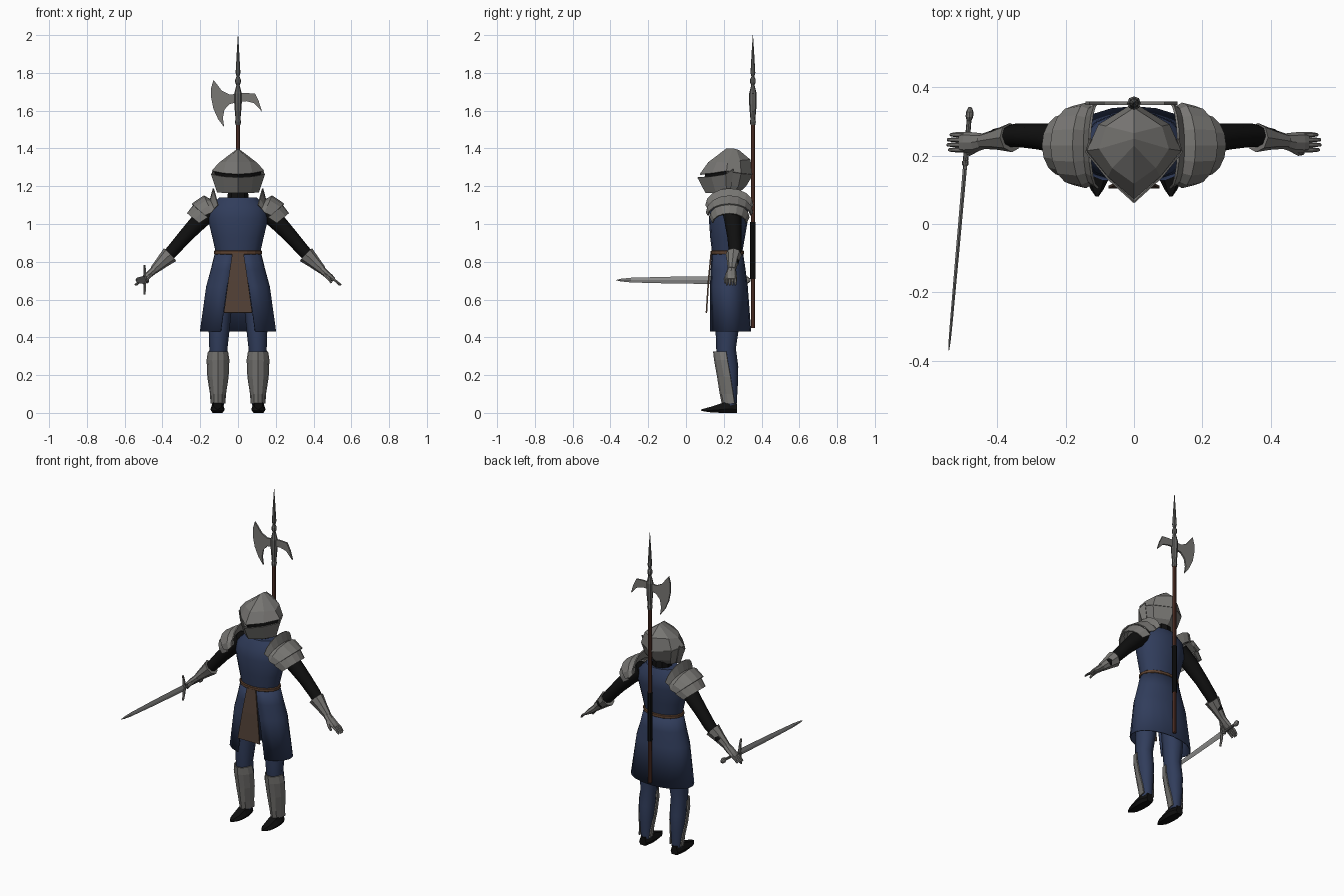
import bpy, bmesh, math
from mathutils import Vector


def material(name, r, g, b):
    m = bpy.data.materials.new(name)
    m.diffuse_color = (r, g, b, 1)
    return m


STEEL = material("steel", 0.19, 0.185, 0.175)
BRIGHT = material("blade steel", 0.27, 0.27, 0.265)
DARKSTEEL = material("dark steel", 0.13, 0.13, 0.125)
BLUE = material("blue cloth", 0.03, 0.046, 0.105)
BLACK = material("black", 0.005, 0.005, 0.005)
BROWN = material("brown cloth", 0.085, 0.052, 0.037)
LEATHER = material("belt leather", 0.11, 0.055, 0.03)
WOOD = material("red wood", 0.11, 0.04, 0.026)


def build(name, verts, faces, mat, mirror=False, solid=0, smooth=0):
    bm = bmesh.new()
    vs = [bm.verts.new(v) for v in verts]
    for f in faces:
        bm.faces.new([vs[i] for i in f])
    bmesh.ops.remove_doubles(bm, verts=bm.verts, dist=1e-5)
    bmesh.ops.recalc_face_normals(bm, faces=bm.faces)
    me = bpy.data.meshes.new(name)
    bm.to_mesh(me)
    bm.free()
    me.materials.append(mat)
    if smooth:
        me.polygons.foreach_set("use_smooth", [True] * len(me.polygons))
        me.set_sharp_from_angle(angle=math.radians(smooth))
    ob = bpy.data.objects.new(name, me)
    bpy.context.collection.objects.link(ob)
    if mirror:
        ob.modifiers.new("mirror", 'MIRROR')
    if solid:
        s = ob.modifiers.new("thickness", 'SOLIDIFY')
        s.thickness, s.offset = solid, 0
    return ob


def loft(name, rings, mat, closed=True, **kw):
    """Skin equal-length rings; closed rings also get end caps."""
    n = len(rings[0])
    verts = [p for r in rings for p in r]
    faces = []
    for k in range(len(rings) - 1):
        for i in range(n if closed else n - 1):
            j = (i + 1) % n
            faces.append((k * n + i, k * n + j, k * n + n + j, k * n + n + i))
    if closed:
        faces += [tuple(range(n)), tuple(range(len(verts) - n, len(verts)))]
    return build(name, verts, faces, mat, **kw)


def tube(name, stations, mat, n=8, **kw):
    """Loft along a path; stations are (x, y, z, side radius, other radius)."""
    pts = [Vector(s[:3]) for s in stations]
    rings = []
    for i, s in enumerate(stations):
        d = (pts[min(i + 1, len(pts) - 1)] - pts[max(i - 1, 0)]).normalized()
        ref = Vector((0, 0, 1)) if abs(d.y) > 0.8 else Vector((0, 1, 0))
        u = (ref - d * ref.dot(d)).normalized()
        v = d.cross(u)
        rings.append([pts[i] + u * s[3] * math.cos(a) + v * s[-1] * math.sin(a)
                      for a in (2 * math.pi * k / n for k in range(n))])
    return loft(name, rings, mat, **kw)


def arc(z, cx, cy, rx, ry, a0, a1, n):
    """Horizontal arc; -90 degrees is the front."""
    angs = [math.radians(a0 + (a1 - a0) * k / n) for k in range(n + 1)]
    return [(cx + rx * math.cos(a), cy + ry * math.sin(a), z) for a in angs]


def prism(name, outline, y, t, mat):
    n = len(outline)
    return loft(name, [[(x, y + s * t, z) for x, z in outline] for s in (-1, 1)], mat)


# Helmet: each half ring runs from front ridge to back
dome = [
    [(0, .215, 1.397), (0, .23, 1.398), (0, .25, 1.397), (0, .265, 1.393), (0, .28, 1.388)],
    [(0, .12, 1.325), (.062, .165, 1.328), (.10, .22, 1.322), (.08, .285, 1.335), (0, .338, 1.34)],
    [(0, .075, 1.262), (.075, .14, 1.268), (.136, .215, 1.28), (.102, .29, 1.268), (0, .352, 1.262)],
]
loft("helmet_dome", dome, STEEL, closed=False, mirror=True, solid=.006)
loft("helmet_back", [
    [(.134, .213, 1.28), (.102, .29, 1.268), (0, .352, 1.262)],
    [(.10, .22, 1.21), (.085, .275, 1.20), (0, .315, 1.20)],
    [(.085, .215, 1.165), (.07, .25, 1.165), (0, .275, 1.165)]],
    STEEL, closed=False, mirror=True, solid=.006)
loft("helmet_visor", [
    [(0, .063, 1.247), (.078, .135, 1.252), (.14, .21, 1.264), (.128, .25, 1.29)],
    [(0, .106, 1.165), (.068, .16, 1.165), (.108, .215, 1.168), (.098, .235, 1.175)]],
    STEEL, closed=False, mirror=True, solid=.006)
loft("face_shadow", [
    [(0, .10, z), (.07, .155, z), (.122, .215, z), (.09, .28, z), (0, .32, z)]
    for z in (1.235, 1.285)], BLACK, closed=False, mirror=True)
tube("neck", [(0, .235, 1.10, .06), (0, .235, 1.20, .055)], BLACK, n=10)

# Tunic: torso, split skirt, belt and front cloth
loft("tunic_torso", [arc(z, 0, cy, rx, ry, 0, 337.5, 15) for z, rx, cy, ry in (
    (.85, .118, .218, .08), (.93, .136, .22, .092), (1.03, .16, .225, .104),
    (1.09, .15, .23, .098), (1.14, .10, .232, .07))], BLUE, smooth=40)
loft("tunic_skirt", [arc(z, 0, cy, rx, ry, -90 + g, 270 - g, 16) for z, rx, cy, ry, g in (
    (.855, .118, .218, .08, 12), (.76, .142, .221, .091, 16),
    (.67, .168, .224, .10, 20), (.43, .20, .23, .112, 27))],
    BLUE, closed=False, solid=.006, smooth=40)
loft("belt", [arc(z, 0, .218, r, r - .038, 0, 337.5, 15)
              for z, r in ((.838, .122), (.842, .127), (.856, .127), (.86, .122))], LEATHER)
loft("front_cloth", [[(-w, y, z), (w, y, z)] for z, w, y in (
    (.845, .03, .133), (.70, .052, .119), (.53, .075, .108))],
    BROWN, closed=False, solid=.008)

# Legs, greaves and boots
tube("leg", [(.07, .225, .78, .06, .06), (.10, .218, .45, .062, .056), (.104, .212, .34, .052, .048),
             (.106, .225, .24, .052, .048), (.106, .232, .14, .042, .04), (.105, .235, .04, .033, .031)],
     BLUE, mirror=True, smooth=50)
loft("greave", [arc(z, .106, cy, rx, cy - f, -180, 0, 6) for z, cy, rx, f in (
    (.325, .213, .05, .147), (.28, .22, .057, .152), (.19, .236, .053, .168),
    (.10, .25, .039, .182), (.05, .257, .036, .192))],
    STEEL, closed=False, mirror=True, solid=.007)
loft("boot", [[(.108 + w * sx, y, z0 + (h - z0) * f) for sx, f in (
    (-.7, 0), (-1, .35), (-.6, 1), (.6, 1), (1, .35), (.7, 0))] for y, w, z0, h in (
    (.27, .024, 0, .05), (.225, .037, 0, .062), (.185, .038, 0, .05),
    (.13, .033, .003, .032), (.10, .018, .007, .024), (.08, .004, .012, .018))], BLACK, mirror=True)

# Pauldrons: arches leaning over each shoulder
def arch(bx, bz, px, pz, hy):
    angs = [math.pi * k / 8 for k in range(9)]
    return [(bx + (px - bx) * math.sin(a), .23 - hy * math.cos(a), bz + (pz - bz) * math.sin(a))
            for a in angs]


loft("pauldron", [arch(.105, 1.10, .13, 1.188, .125), arch(.125, 1.08, .147, 1.13, .113),
                  arch(.14, 1.06, .18, 1.148, .122), arch(.175, 1.045, .243, 1.105, .113)],
     STEEL, closed=False, mirror=True, solid=.007)
loft("pauldron_lame", [arch(.16, 1.035, .228, 1.108, .103), arch(.205, 1.005, .267, 1.055, .088)],
     STEEL, closed=False, mirror=True, solid=.007)

# Arms and gauntlets
tube("arm", [(.13, .24, 1.08, .05), (.20, .248, 1.02, .046), (.28, .256, .935, .038),
             (.345, .26, .86, .034), (.41, .25, .79, .028)], BLACK, mirror=True, smooth=50)
tube("gauntlet_cuff", [(.36, .253, .838, .043, .047), (.40, .248, .80, .031, .035),
                       (.445, .242, .757, .022, .023)], STEEL, mirror=True)
tube("hand", [(.44, .242, .76, .023, .021), (.465, .239, .738, .029, .019),
              (.492, .239, .716, .031, .016), (.508, .239, .704, .028, .011)], STEEL, mirror=True)
for k in range(4):
    y = .217 + .0148 * k
    tip = (.541, .546, .545, .536)[k]
    tube("finger", [(.495, y, .714, .0075), (.52, y, .697, .0075), (tip, y, .677, .005)],
         STEEL, n=6, mirror=True)
tube("thumb", [(.46, .222, .735, .011), (.482, .208, .708, .009), (.495, .208, .688, .006)],
     STEEL, n=6, mirror=True)

# Sword: every station lies on one line through the right hand
def on_sword(y, a, b):
    return (-.48 - .062 * (.335 - y) / .705, y, .703, a, b)


tube("sword_blade", [on_sword(.17, .021, .006), on_sword(-.10, .0175, .005),
                     on_sword(-.29, .0125, .004), on_sword(-.345, .007, .003),
                     on_sword(-.37, .001, .001)], BRIGHT, n=4)
tube("sword_grip", [on_sword(.18, .009, .008), on_sword(.305, .008, .007)], DARKSTEEL)
tube("sword_pommel", [on_sword(.30, .007, .006), on_sword(.313, .018, .011),
                      on_sword(.328, .018, .011), on_sword(.342, .006, .005)], STEEL)
tube("sword_guard", [(-.494, .165, .628, .006), (-.494, .175, .66, .007), (-.494, .178, .703, .011),
                     (-.494, .175, .75, .007), (-.494, .165, .782, .006)], STEEL, n=6)

# Halberd on the back
Y = .354
tube("halberd_shaft", [(0, Y, .45, .011), (0, Y, 1.56, .011)], WOOD)
tube("halberd_grip", [(0, Y, .71, .0145), (0, Y, 1.01, .0145)], BLACK)
tube("halberd_socket", [(0, Y, z, r) for z, r in (
    (1.525, .013), (1.54, .016), (1.555, .013), (1.61, .018), (1.64, .02), (1.69, .02), (1.71, .015),
    (1.735, .009), (1.75, .015), (1.765, .015), (1.78, .008), (1.80, .013), (1.83, .011),
    (1.92, .006), (2.0, .0008))], DARKSTEEL)
prism("halberd_axe", [(0, 1.69), (-.045, 1.685), (-.085, 1.705), (-.108, 1.735), (-.13, 1.763),
                      (-.142, 1.72), (-.142, 1.67), (-.13, 1.61), (-.105, 1.555), (-.073, 1.512),
                      (-.08, 1.56), (-.072, 1.605), (-.045, 1.635), (0, 1.645)], Y, .005, STEEL)
prism("halberd_hook", [(0, 1.692), (.05, 1.693), (.09, 1.69), (.11, 1.65), (.127, 1.595),
                       (.085, 1.64), (.045, 1.65), (0, 1.648)], Y, .005, STEEL)
